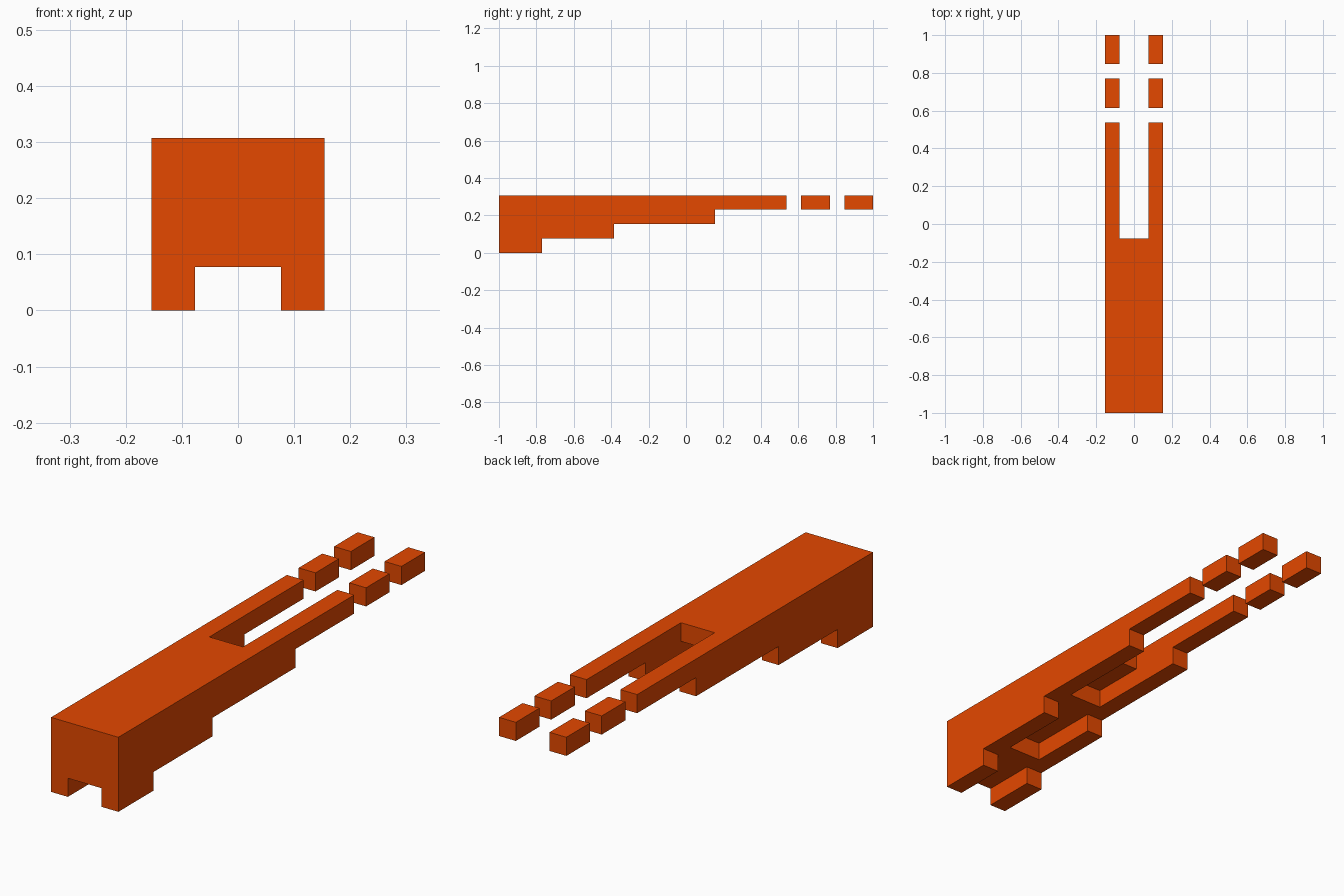
import bpy, bmesh

if "Cube" in bpy.data.objects:
    bpy.data.objects.remove(bpy.data.objects["Cube"])

U = 2 / 26  # one block; the model is 4 x 26 x 4 blocks

orange = bpy.data.materials.new("bright_red_orange")
orange.diffuse_color = (0.78, 0.065, 0.0, 1)
orange.use_nodes = True
orange.node_tree.nodes["Principled BSDF"].inputs["Base Color"].default_value = orange.diffuse_color


def prism(name, profile, x0, x1):
    """Extrude a side profile of (y, z) block coordinates from x0 to x1."""
    bm = bmesh.new()
    face = bm.faces.new([bm.verts.new((x0 * U, y * U, z * U)) for y, z in profile])
    new = bmesh.ops.extrude_face_region(bm, geom=[face])["geom"]
    bmesh.ops.translate(bm, vec=((x1 - x0) * U, 0, 0),
                        verts=[v for v in new if isinstance(v, bmesh.types.BMVert)])
    bmesh.ops.recalc_face_normals(bm, faces=bm.faces)
    mesh = bpy.data.meshes.new(name)
    bm.to_mesh(mesh)
    bm.free()
    mesh.materials.append(orange)
    obj = bpy.data.objects.new(name, mesh)
    bpy.context.collection.objects.link(obj)
    return obj


# Main body: stepped underside, getting thinner towards the back
body = prism("stepped_body", [(-13, 0), (-10, 0), (-10, 1), (-5, 1), (-5, 2),
                              (2, 2), (2, 3), (7, 3), (7, 4), (-13, 4)], -2, 2)

# Stepped channel between the side rails, breaking through the top as a slot
channel = prism("channel_cutter", [(-14, -1), (-14, 1), (-9, 1), (-9, 2), (-4, 2),
                                   (-4, 3), (-1, 3), (-1, 5), (14, 5), (14, -1)], -1, 1)
channel.hide_render = True
cut = body.modifiers.new("channel", 'BOOLEAN')
cut.operation = 'DIFFERENCE'
cut.solver = 'EXACT'
cut.object = channel
bpy.context.view_layer.objects.active = body
bpy.ops.object.modifier_apply(modifier=cut.name)
bpy.data.objects.remove(channel)

# Loose blocks trailing off behind each rail
for side, x in (("left", -2), ("right", 1)):
    for place, y in (("near", 8), ("far", 11)):
        prism(f"{place}_block_{side}", [(y, 3), (y + 2, 3), (y + 2, 4), (y, 4)], x, x + 1)
